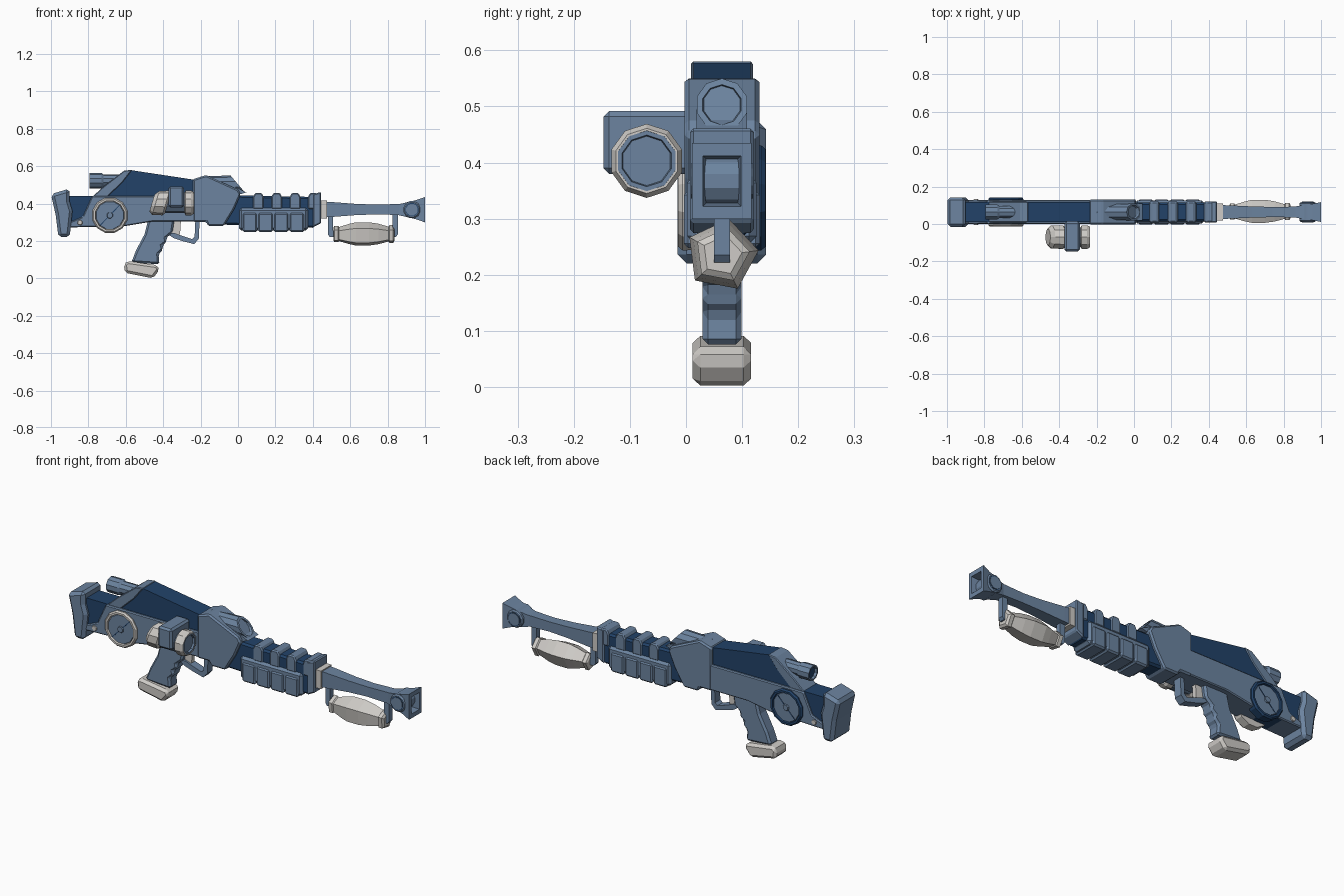
import bpy, bmesh, math

cube = bpy.data.objects.get("Cube")
if cube:
    bpy.data.objects.remove(cube)


def material(name, rgb):
    m = bpy.data.materials.new(name)
    m.use_nodes = True
    m.diffuse_color = (*rgb, 1)
    m.node_tree.nodes["Principled BSDF"].inputs["Base Color"].default_value = (*rgb, 1)
    return m


BLUE = material("steel blue", (0.15, 0.23, 0.35))
NAVY = material("navy", (0.016, 0.055, 0.14))
CREAM = material("pale grey", (0.62, 0.60, 0.57))
MID = 0.064  # y of the centre plane
ROOT2 = math.sqrt(2)


def finish(name, bm, mat, bevel=0):
    bmesh.ops.recalc_face_normals(bm, faces=bm.faces)
    me = bpy.data.meshes.new(name)
    bm.to_mesh(me)
    bm.free()
    me.materials.append(mat)
    ob = bpy.data.objects.new(name, me)
    bpy.context.collection.objects.link(ob)
    if bevel:
        mod = ob.modifiers.new("chamfer", "BEVEL")
        mod.width = bevel
        mod.segments = 1
        mod.limit_method = "ANGLE"
        mod.angle_limit = math.radians(40)
    return ob


def prism(name, mat, pts, half, bevel=0, mid=MID):
    """Side outline in x, z given a thickness along y."""
    bm = bmesh.new()
    face = bm.faces.new([bm.verts.new((x, mid - half, z)) for x, z in pts])
    ext = bmesh.ops.extrude_face_region(bm, geom=[face])
    moved = [v for v in ext["geom"] if isinstance(v, bmesh.types.BMVert)]
    bmesh.ops.translate(bm, verts=moved, vec=(0, 2 * half, 0))
    return finish(name, bm, mat, bevel)


def box(name, mat, x0, x1, z0, z1, half, bevel=0, mid=MID):
    return prism(name, mat, [(x0, z0), (x1, z0), (x1, z1), (x0, z1)], half, bevel, mid)


def loft(name, mat, rings, sides, centre, axis="x", turn=0.5, shear=None):
    """Rings (distance, radius, height radius, rise) joined along an axis."""
    bm = bmesh.new()
    loops = []
    for i, ring in enumerate(rings):
        d, ru = ring[:2]
        rv = ring[2] if len(ring) > 2 else ru
        rise = ring[3] if len(ring) > 3 else 0
        loop = []
        for k in range(sides):
            a = math.tau * (k + turn) / sides
            u, v = ru * math.cos(a), rv * math.sin(a) + rise
            s = d + (shear[i] * v if shear else 0)
            co = (s, centre[0] + u, centre[1] + v) if axis == "x" else (centre[0] + u, s, centre[1] + v)
            loop.append(bm.verts.new(co))
        loops.append(loop)
    for a, b in zip(loops, loops[1:]):
        for k in range(sides):
            n = (k + 1) % sides
            bm.faces.new((a[k], a[n], b[n], b[k]))
    bm.faces.new(loops[0])
    bm.faces.new(loops[-1])
    return finish(name, bm, mat)


def square_loft(name, mat, rings, z):
    rings = [(x, w * ROOT2, h * ROOT2, *rest) for x, w, h, *rest in rings]
    return loft(name, mat, rings, 4, (MID, z))


# Butt and stock
prism("butt", BLUE, [(-1, .45), (-.9, .48), (-.9, .41), (-.885, .36), (-.9, .22), (-.96, .22), (-.975, .34)],
      .079, .016)
prism("stock_core", NAVY, [(-.91, .44), (-.2, .44), (-.2, .31), (-.5, .31), (-.7, .275), (-.91, .275)], .053)
prism("stock_plate", BLUE, [(-.78, .44), (-.2, .44), (-.2, .305), (-.45, .305), (-.6, .28), (-.9, .272), (-.9, .3),
                            (-.83, .33)], .064, .005)
prism("cheek_rest", NAVY, [(-.74, .44), (-.57, .578), (-.22, .525), (-.22, .43)], .051)
prism("cheek_frame", BLUE, [(-.78, .435), (-.72, .49), (-.61, .575), (-.565, .581), (-.62, .51), (-.7, .435)],
      .055, .004)
for side, label in ((-1, "front"), (1, "back")):
    y = MID + side * .062
    loft(label + "_stock_bolt", CREAM, [(y, .015), (y + side * .007, .012)], 8, (-.845, .298), "y")

# Side wheels: rim, recessed face, hub and spoke
for side, rim, label in ((-1, CREAM, "front"), (1, NAVY, "back")):
    def at(d):
        return MID + side * d
    loft(label + "_wheel_rim", rim, [(at(.03), .095), (at(.07), .097), (at(.078), .09), (at(.078), .08), (at(.068), .078)],
         12, (-.685, .337), "y")
    loft(label + "_wheel_face", BLUE, [(at(.066), .078), (at(.071), .075)], 12, (-.685, .337), "y")
    loft(label + "_wheel_hub", BLUE, [(at(.07), .018), (at(.078), .015)], 8, (-.685, .337), "y")
    prism(label + "_wheel_spoke", NAVY, [(-.737, .286), (-.734, .283), (-.633, .388), (-.636, .391)], .001, 0, at(.0715))

# Rear sight tube
loft("rear_sight", BLUE, [(-.775, .03), (-.795, .033), (-.795, .041), (-.73, .041), (-.72, .034), (-.58, .034)],
     10, (MID, .522))
loft("rear_sight_lens", NAVY, [(-.782, .03), (-.772, .03)], 10, (MID, .522))

# Receiver and slanted front lamp
prism("receiver", BLUE, [(-.24, .53), (-.17, .552), (.0, .475), (.015, .45), (-.02, .37), (-.075, .28),
                         (-.16, .28), (-.17, .302), (-.24, .302)], .067, .008)
loft("front_lamp", BLUE, [(-.2, .042), (0, .047), (0, .036), (-.012, .034)], 10, (MID, .503),
     shear=(0, -.85, -.85, -.85))
prism("lamp_base", BLUE, [(-.15, .52), (-.02, .49), (.045, .46), (-.05, .43)], .045)

# Handguard with ribs and side panels
prism("handguard_core", NAVY, [(-.16, .29), (.41, .27), (.41, .435), (-.05, .445)], .05, .01)
for i in range(4):
    x = .08 + i * .098
    prism(f"top_rib_{i + 1}", BLUE, [(x, .37), (x + .058, .37), (x + .058, .435), (x + .046, .457),
                                      (x + .012, .457), (x, .435)], .055, .006)
box("grip_panel", BLUE, .005, .375, .255, .378, .062, .014)
for i in range(4):
    x = .024 + i * .084
    box(f"panel_pad_{i + 1}", BLUE, x, x + .078, .248, .35, .068, .008)
prism("front_collar", BLUE, [(.4, .45), (.445, .462), (.445, .295), (.4, .272)], .057, .006)
square_loft("barrel_ring", CREAM, [(.43, .045, .048), (.475, .045, .048)], .367)

# Barrel and hollow muzzle
square_loft("barrel", BLUE, [(.46, .037, .042), (.5, .036, .04), (.63, .03, .03), (.74, .027, .026), (.88, .029, .03)], .368)
square_loft("muzzle", BLUE, [(.86, .029, .03), (.88, .033, .034), (.955, .044, .052), (1, .053, .068),
                             (1, .034, .045), (.93, .025, .036)], .367)
loft("muzzle_pivots", BLUE, [(MID - .052, .04), (MID - .046, .047), (MID + .046, .047), (MID + .052, .04)],
     12, (.93, .367), "y")
for side, label in ((-1, "front"), (1, "back")):
    y = MID + side * .052
    loft(label + "_pivot_inlay", NAVY, [(y, .036), (y + side * .001, .036)], 12, (.93, .367), "y")
    loft(label + "_pivot_cap", BLUE, [(y, .032), (y + side * .003, .032)], 12, (.93, .367), "y")

# Canister hung under the barrel
loft("canister", CREAM, [(.51, .036), (.515, .046), (.535, .046), (.54, .04), (.59, .056), (.63, .066), (.7, .066),
                         (.75, .058), (.805, .042), (.81, .05), (.83, .05), (.838, .036)],
     5, (MID, .235), turn=.1)
prism("rear_hanger", BLUE, [(.48, .34), (.508, .34), (.508, .255), (.525, .25), (.525, .222), (.49, .222), (.48, .235)], .014)
prism("front_hanger", BLUE, [(.825, .35), (.855, .35), (.855, .235), (.845, .222), (.825, .222)], .014)

# Pistol grip with finger notches
prism("grip", BLUE, [(-.48, .315), (-.34, .315), (-.35, .245), (-.385, .215), (-.38, .195), (-.405, .175),
                     (-.4, .155), (-.425, .13), (-.42, .075), (-.57, .085), (-.545, .15), (-.5, .235)], .035, .012)
prism("grip_base", CREAM, [(-.61, .075), (-.59, .093), (-.43, .07), (-.42, .045), (-.455, 0), (-.605, .03)],
      .052, .014)
prism("trigger", CREAM, [(-.385, .31), (-.305, .31), (-.31, .235), (-.345, .222), (-.35, .25)], .012)
prism("trigger_guard", BLUE, [(-.38, .24), (-.345, .215), (-.3, .2), (-.235, .183), (-.21, .21), (-.205, .31),
                              (-.228, .31), (-.232, .222), (-.246, .21), (-.295, .226), (-.34, .242)], .022)

# Side scope on its bracket
SIDE = (-.07, .403)
box("scope_bracket", BLUE, -.372, -.29, .38, .492, .08, .01, -.067)
loft("side_scope_body", BLUE, [(-.42, .055), (-.25, .055)], 10, SIDE)
loft("side_scope_tail", CREAM, [(-.46, .045), (-.44, .064), (-.385, .066), (-.375, .057)], 10, SIDE,
     shear=(.3, .3, .3, .3))
loft("side_scope_ring", CREAM, [(-.285, .057), (-.28, .066), (-.25, .066), (-.236, .058), (-.236, .054), (-.25, .052)],
     10, SIDE)
loft("side_scope_lens", BLUE, [(-.255, .054), (-.237, .054), (-.237, .046), (-.247, .044)], 10, SIDE)
